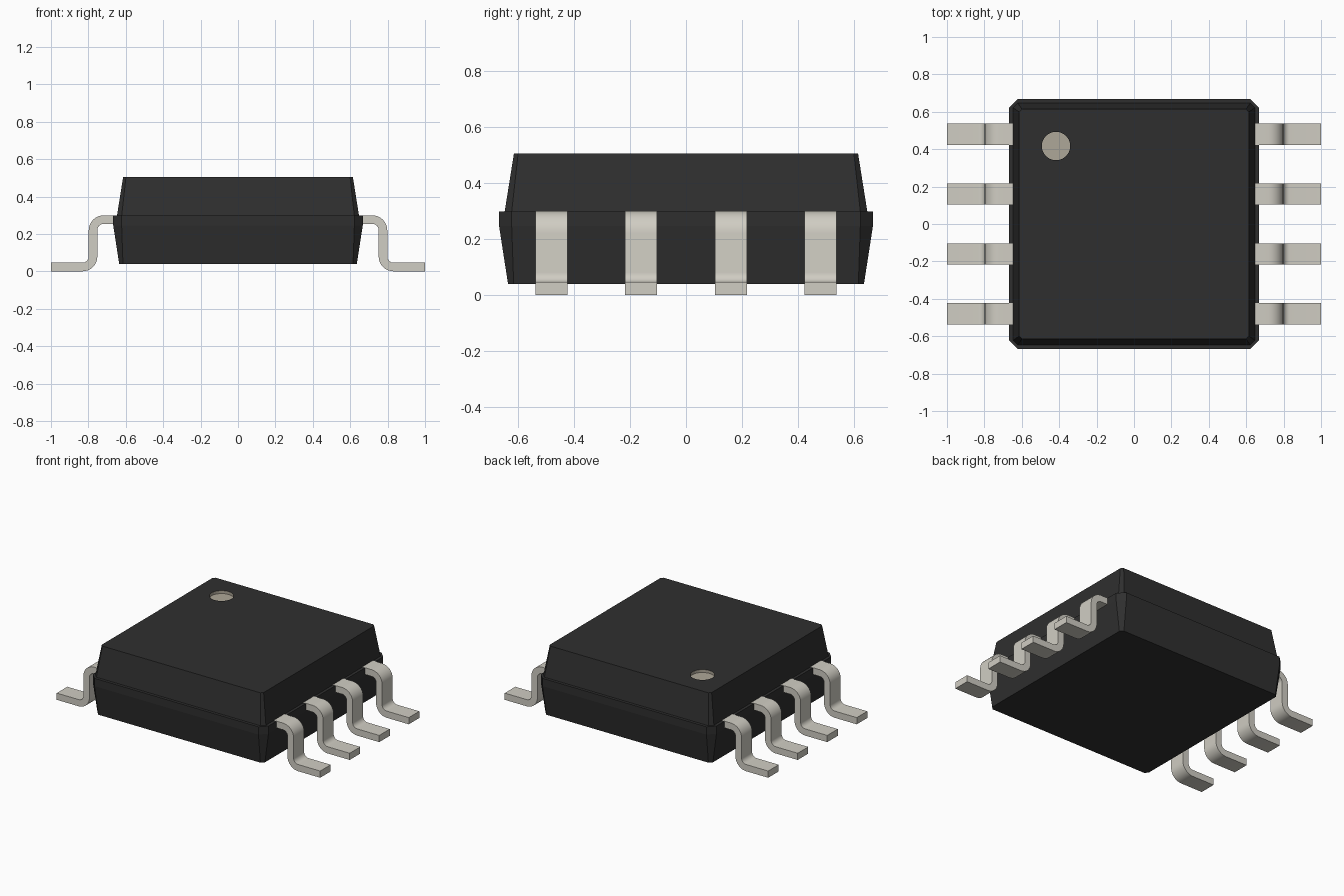
import bpy, bmesh, math
from math import cos, sin, radians

if "Cube" in bpy.data.objects:
    bpy.data.objects.remove(bpy.data.objects["Cube"], do_unlink=True)


def material(name, srgb):
    lin = [((c / 255 + 0.055) / 1.055) ** 2.4 for c in srgb] + [1.0]
    m = bpy.data.materials.new(name)
    m.use_nodes = True
    m.diffuse_color = lin
    m.node_tree.nodes["Principled BSDF"].inputs["Base Color"].default_value = lin
    return m


BLACK = material("black plastic", (47, 47, 47))
METAL = material("pale grey metal", (208, 205, 195))
TAUPE = material("taupe marker", (174, 167, 152))


def finish(bm, name, *mats):
    bmesh.ops.recalc_face_normals(bm, faces=bm.faces)
    mesh = bpy.data.meshes.new(name)
    bm.to_mesh(mesh)
    bm.free()
    ob = bpy.data.objects.new(name, mesh)
    bpy.context.collection.objects.link(ob)
    for m in mats:
        mesh.materials.append(m)
    bpy.ops.object.select_all(action='DESELECT')
    ob.select_set(True)
    bpy.context.view_layer.objects.active = ob
    return ob


def ring(bm, half, z, cut):
    """Square outline with chamfered corners."""
    a, b = half, half - cut
    pts = [(a, -b), (a, b), (b, a), (-b, a), (-a, b), (-a, -b), (-b, -a), (b, -a)]
    return [bm.verts.new((x, y, z)) for x, y in pts]


# Body: tapered lower half with a shoulder, narrower tapered upper half
bm = bmesh.new()
rings = [ring(bm, *r) for r in [(0.635, 0.038, 0.020), (0.667, 0.245, 0.045),
                                (0.667, 0.298, 0.045), (0.647, 0.298, 0.025),
                                (0.614, 0.505, 0.015)]]
for lo, hi in zip(rings, rings[1:]):
    for i in range(8):
        j = (i + 1) % 8
        bm.faces.new((lo[i], lo[j], hi[j], hi[i]))
bm.faces.new(rings[0][::-1])
bm.faces.new(rings[-1])
body = finish(bm, "body", BLACK, TAUPE)

# Round marker recess sunk into the top
DOT_X, DOT_Y, DOT_R, DEPTH = -0.417, 0.417, 0.076, 0.02
bpy.ops.mesh.primitive_cylinder_add(vertices=40, radius=DOT_R, depth=2 * DEPTH,
                                    location=(DOT_X, DOT_Y, 0.505))
cutter = bpy.context.object
cutter.name = "marker_cutter"
cutter.hide_render = True
bpy.ops.object.select_all(action='DESELECT')
body.select_set(True)
bpy.context.view_layer.objects.active = body
mod = body.modifiers.new("recess", 'BOOLEAN')
mod.operation = 'DIFFERENCE'
mod.solver = 'EXACT'
mod.object = cutter
bpy.ops.object.modifier_apply(modifier=mod.name)
bpy.data.objects.remove(cutter, do_unlink=True)

# Recess wall and floor take the marker colour
for p in body.data.polygons:
    inside = all(math.hypot(body.data.vertices[v].co.x - DOT_X,
                            body.data.vertices[v].co.y - DOT_Y) < DOT_R + 0.002
                 for v in p.vertices)
    p.material_index = 1 if inside else 0


# Gull-wing leads: filleted S profile extruded along y
def arc(cx, cz, r, a0, a1, n=8):
    angles = [radians(a0 + (a1 - a0) * i / n) for i in range(n + 1)]
    return [(cx + r * cos(a), cz + r * sin(a)) for a in angles]


THICK, R, TOP, OUTER, WIDTH = 0.046, 0.08, 0.2995, 0.798, 0.114
C1 = (OUTER - R, TOP - R)
C2 = (OUTER - THICK + R, R)
PROFILE = ([(0.60, TOP)] + arc(*C1, R, 90, 0) + arc(*C2, R - THICK, 180, 270)
           + [(1.0, THICK), (1.0, 0.0)]
           + arc(*C2, R, 270, 180) + arc(*C1, R - THICK, 0, 90)
           + [(0.60, TOP - THICK)])


def lead(name, side, y):
    bm = bmesh.new()
    face = bm.faces.new([bm.verts.new((side * x, y - WIDTH / 2, z)) for x, z in PROFILE])
    out = bmesh.ops.extrude_face_region(bm, geom=[face])
    verts = [g for g in out["geom"] if isinstance(g, bmesh.types.BMVert)]
    bmesh.ops.translate(bm, verts=verts, vec=(0, WIDTH, 0))
    finish(bm, name, METAL)
    bpy.ops.object.shade_smooth_by_angle(angle=radians(30))


for label, side in (("left", 1), ("right", -1)):
    for i in range(4):
        lead(f"{label}_lead_{i + 1}", side, -0.48 + 0.32 * i)
